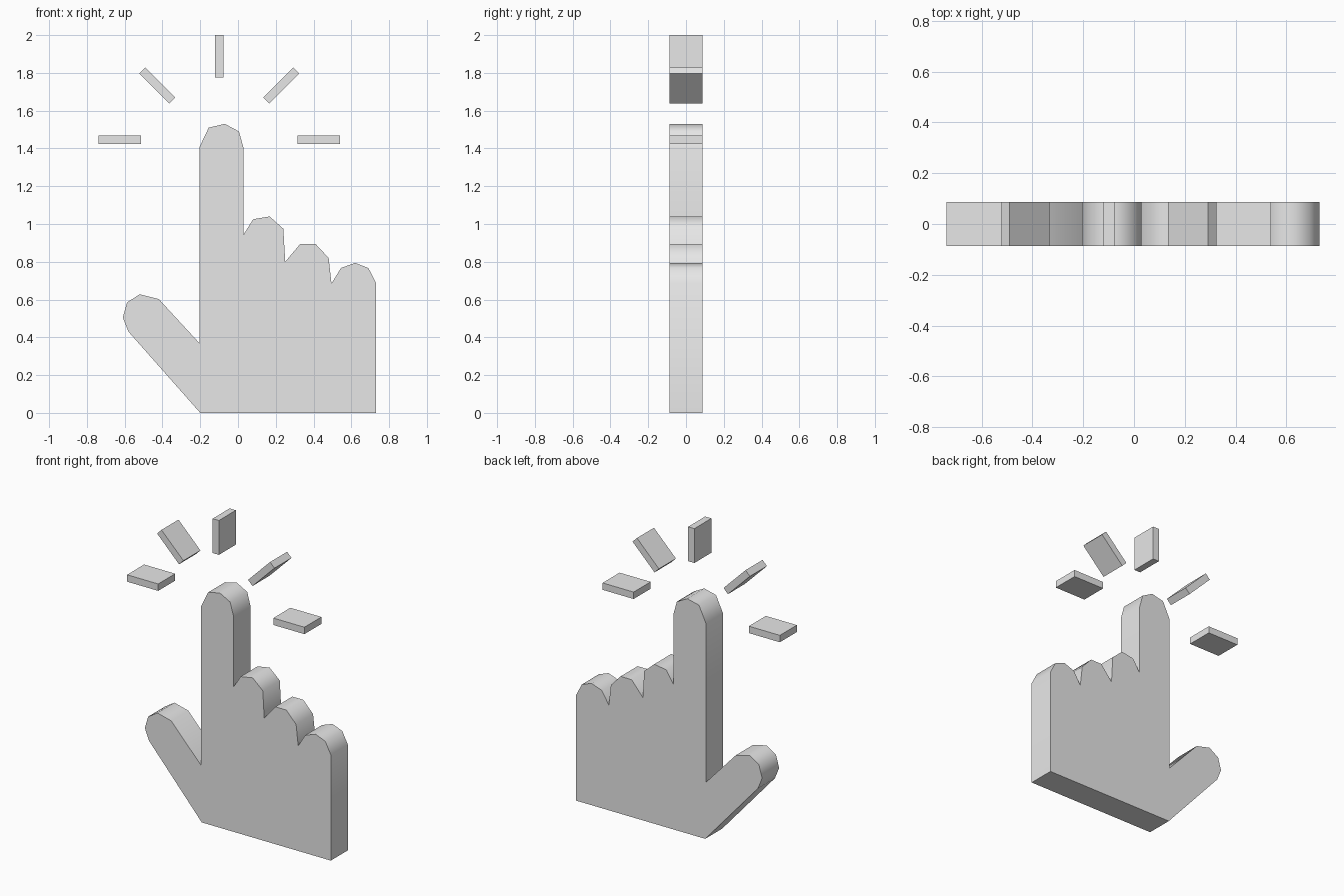
import bpy
import bmesh
import math

DEPTH = 0.175

cube = bpy.data.objects.get("Cube")
if cube:
    bpy.data.objects.remove(cube, do_unlink=True)


def make_material(name, colour):
    material = bpy.data.materials.new(name)
    material.use_nodes = True
    material.diffuse_color = colour
    material.node_tree.nodes["Principled BSDF"].inputs["Base Color"].default_value = colour
    return material


light_grey = make_material("light grey", (0.8, 0.8, 0.8, 1))


def extrude_outline(name, outline):
    """Turn a front outline of (x, z) points into a slab centred on y = 0."""
    bm = bmesh.new()
    verts = [bm.verts.new((x, -DEPTH / 2, z)) for x, z in outline]
    front = bm.faces.new(verts)
    result = bmesh.ops.extrude_face_region(bm, geom=[front], use_keep_orig=True)
    moved = [item for item in result["geom"] if isinstance(item, bmesh.types.BMVert)]
    bmesh.ops.translate(bm, verts=moved, vec=(0, DEPTH, 0))
    bmesh.ops.recalc_face_normals(bm, faces=bm.faces)
    mesh = bpy.data.meshes.new(name)
    bm.to_mesh(mesh)
    bm.free()
    mesh.materials.append(light_grey)
    obj = bpy.data.objects.new(name, mesh)
    bpy.context.collection.objects.link(obj)
    return obj


# Hand outline, part by part, counter-clockwise from the wrist
wrist = [(-0.2, 0), (0.73, 0)]
little_finger = [(0.73, 0.69), (0.69, 0.767), (0.62, 0.794), (0.545, 0.767), (0.495, 0.685)]
ring_finger = [(0.48, 0.82), (0.41, 0.895), (0.33, 0.895), (0.25, 0.8)]
middle_finger = [(0.24, 0.975), (0.167, 1.04), (0.08, 1.025), (0.03, 0.945)]
index_finger = [(0.03, 1.4), (0.005, 1.49), (-0.07, 1.53), (-0.155, 1.51),
                (-0.205, 1.405), (-0.205, 0.37)]
thumb = [(-0.42, 0.603), (-0.52, 0.628), (-0.587, 0.585), (-0.61, 0.505), (-0.58, 0.43)]

hand = extrude_outline(
    "pointing_hand",
    wrist + little_finger + ring_finger + middle_finger + index_finger + thumb)

# Rounded fingertips are smooth, while the notches and flat faces stay crisp
hand.data.shade_smooth()
hand.data.set_sharp_from_angle(angle=math.radians(60))
for face in hand.data.polygons:
    if face.normal.z < -0.9 or abs(face.normal.y) > 0.9:
        face.use_smooth = False

# Click rays fanned around the index fingertip
RAY_LENGTH, RAY_WIDTH = 0.224, 0.045
RAY_CENTRE_X = -0.099


def add_ray(name, x, z, degrees):
    half_l, half_w = RAY_LENGTH / 2, RAY_WIDTH / 2
    ray = extrude_outline(name, [(-half_l, -half_w), (half_l, -half_w),
                                 (half_l, half_w), (-half_l, half_w)])
    ray.location = (x, 0, z)
    ray.rotation_euler.y = -math.radians(degrees)


add_ray("top_ray", RAY_CENTRE_X, 1.888, 90)
for side, sign in (("left", 1), ("right", -1)):
    add_ray(side + "_diagonal_ray", RAY_CENTRE_X + sign * 0.328, 1.733, sign * 45)
    add_ray(side + "_level_ray", RAY_CENTRE_X + sign * 0.527, 1.447, 0)
